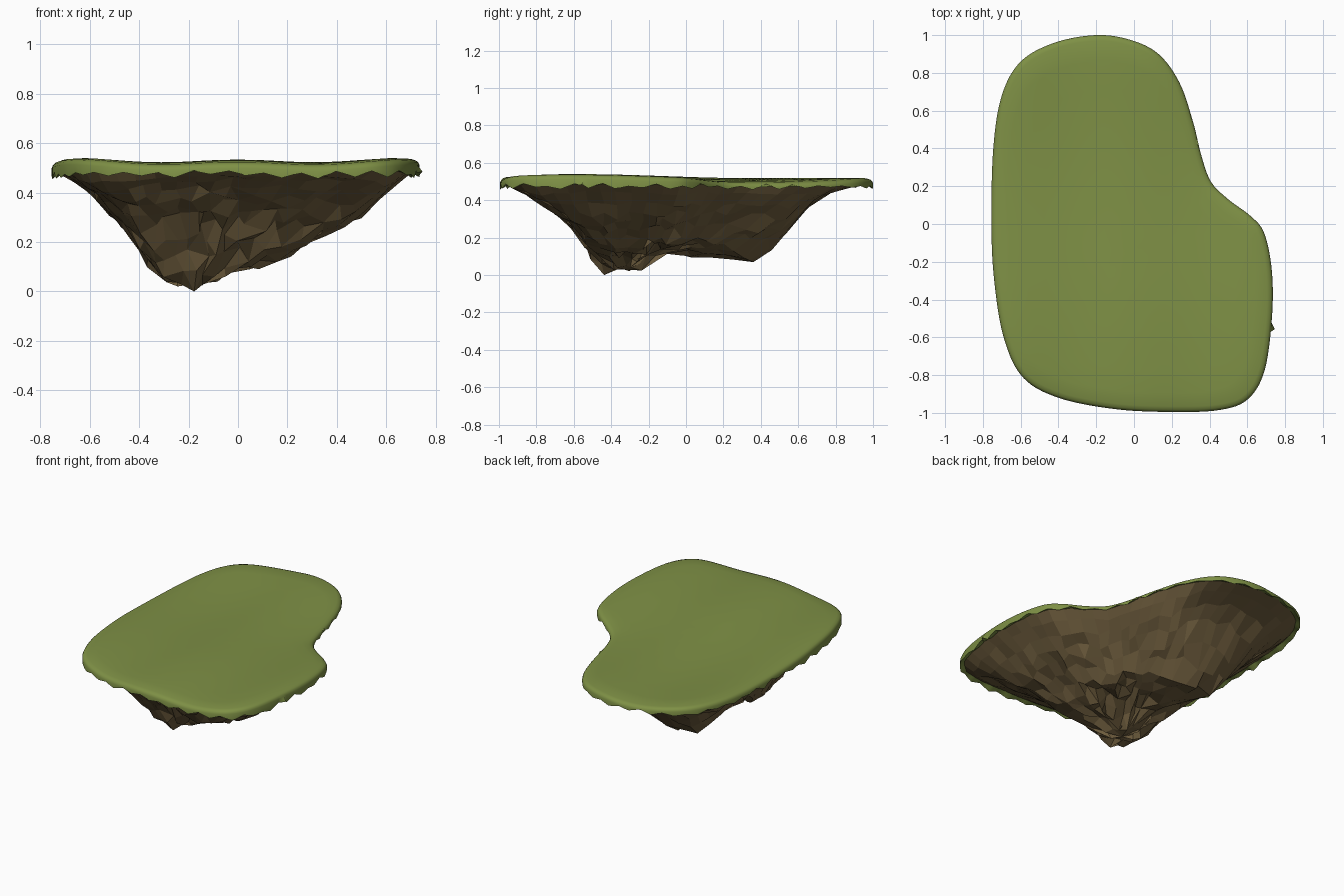
import bpy, bmesh, math, random
from mathutils import Vector

if "Cube" in bpy.data.objects:
    bpy.data.objects.remove(bpy.data.objects["Cube"])

random.seed(11)
C = Vector((-0.06, -0.15))      # middle of the grass rings
TIP = Vector((-0.18, -0.33))    # middle of the rock rings

# Island outline seen from above
CTRL = [(-.2, 1), (-.42, .96), (-.6, .86), (-.7, .68), (-.745, .4), (-.755, 0),
        (-.74, -.3), (-.69, -.6), (-.59, -.81), (-.4, -.92), (-.1, -.98),
        (.2, -.995), (.45, -.985), (.6, -.93), (.69, -.78), (.73, -.5),
        (.73, -.25), (.69, -.05), (.62, .04), (.5, .13), (.41, .22),
        (.36, .35), (.31, .55), (.24, .75), (.13, .9), (-.02, .975)]


def smooth_loop(pts, count):
    """Closed Catmull-Rom curve resampled evenly."""
    p, n, fine = [Vector(q) for q in pts], len(pts), []
    for i in range(n):
        a, b, c, d = (p[(i + k) % n] for k in (-1, 0, 1, 2))
        for j in range(24):
            t = j / 24
            fine.append(.5 * (2*b + (c-a)*t + (2*a-5*b+4*c-d)*t*t + (3*b-a-3*c+d)*t**3))
    acc = [0]
    for i in range(len(fine)):
        acc.append(acc[-1] + (fine[(i+1) % len(fine)] - fine[i]).length)
    out, i = [], 0
    for k in range(count):
        while acc[i+1] < acc[-1] * k / count:
            i += 1
        out.append(fine[i])
    return out


def inset(pts, d):
    """Move a counter-clockwise loop inwards by d."""
    n, out = len(pts), []
    for i, p in enumerate(pts):
        t = (pts[(i+2) % n] - pts[i-2]).normalized()
        out.append(p + Vector((-t.y, t.x)) * d)
    return out


def lerp(table, v):
    for (a, fa), (b, fb) in zip(table, table[1:]):
        if v <= b:
            return fa + (fb-fa) * max(0, (v-a) / (b-a))
    return table[-1][1]


def build(name, center, rings, color, up, weld):
    """Skin concentric rings, closing the first ring onto a centre vertex."""
    bm = bmesh.new()
    c = bm.verts.new(center)
    vs = [[bm.verts.new(p) for p in r] for r in rings]
    n = len(rings[0])
    for i in range(n):
        j = (i+1) % n
        bm.faces.new((c, vs[0][i], vs[0][j]) if up else (c, vs[0][j], vs[0][i]))
        for a, b in zip(vs, vs[1:]):
            f = (a[i], b[i], b[j], a[j])
            bm.faces.new(f if up else f[::-1])
    bmesh.ops.remove_doubles(bm, verts=bm.verts[:], dist=weld)
    me = bpy.data.meshes.new(name)
    bm.to_mesh(me)
    bm.free()
    ob = bpy.data.objects.new(name, me)
    bpy.context.collection.objects.link(ob)
    mat = bpy.data.materials.new(name + "_color")
    mat.diffuse_color = color
    mat.use_nodes = True
    mat.node_tree.nodes["Principled BSDF"].inputs["Base Color"].default_value = mat.diffuse_color
    me.materials.append(mat)
    if up:
        bpy.context.view_layer.objects.active = ob
        ob.select_set(True)
        bpy.ops.object.shade_smooth_by_angle(angle=math.radians(35))
        ob.select_set(False)
    return ob


# Grass cap: gently rolling top, rounded rim, ragged hanging edge
def top(p):
    return (.514 + .007*math.cos(9.5*p.x) + .010*math.cos(3.3*(p.y+.6))
            - .003*p.y + .012*abs(p.x))


N = 240
loop = smooth_loop(CTRL, N)
rings = []
for t in (.15, .3, .45, .6, .75, .88):
    rings.append([(*(q := C + (p-C)*t), top(q)) for p in loop])
for d, dz in ((.03, -.004), (.012, -.010), (.005, -.017), (0, -.028)):
    rings.append([(*q, top(q) + dz) for q in inset(loop, d)])
tips = [random.uniform(.455, .474) if k % 2 else random.uniform(.474, .49) for k in range(N // 3)]
drip = []
for i, p in enumerate(loop):
    k, f = divmod(i, 3)
    z = tips[k] + (tips[(k+1) % len(tips)] - tips[k]) * f / 3
    out = 1.0
    if (p - Vector((.735, -.55))).length < .02:
        out, z = 1.025, .485
    drip.append((*(C + (p-C)*out), z))
rings += [drip, [(*q, .488) for q in inset(loop, .035)]]
build("grass_cap", (*C, top(C)), rings, (.21, .28, .06, 1), True, 1e-5)

# Rock underside: height profiles along x and y, plus fullness by rim and notch distance
FX = [(-.76, .485), (-.68, .465), (-.6, .41), (-.5, .29), (-.42, .19), (-.37, .1), (-.31, .05),
      (-.18, .01), (-.1, .05), (0, .11), (.1, .1), (.2, .16), (.3, .21), (.4, .26),
      (.5, .28), (.56, .36), (.65, .44), (.76, .485)]
FY = [(-1, .485), (-.9, .46), (-.8, .41), (-.7, .34), (-.6, .25), (-.5, .09), (-.43, .01),
      (-.24, .03), (-.18, .1), (0, .12), (.2, .09), (.31, .05), (.42, .12),
      (.5, .2), (.6, .32), (.7, .41), (.8, .46), (1, .485)]
FE = [(0, .02), (.07, .12), (.14, .3), (.22, .5), (.3, .75), (.4, 1)]
FN = [(0, .02), (.15, .25), (.3, .6), (.42, 1)]
NOTCH = Vector((.46, .24))


def height(p):
    e = min((p-q).length for q in loop)
    g = ((.49 - lerp(FX, p.x)) / .49, (.49 - lerp(FY, p.y)) / .49,
         lerp(FE, e), lerp(FN, (p-NOTCH).length))
    return .49 - .49 * (1 + sum(max(v, .01)**-2.5 - 1 for v in g)) ** -.4


M = 64
rock_loop = smooth_loop(CTRL, M)
rings = []
for t in (.09, .18, .27, .35, .43, .51, .59, .67, .75, .83, .91):
    amp = min(1, (1-t) * 3)
    ring = []
    for p in rock_loop:
        q = TIP + (p-TIP)*t
        q += Vector((random.uniform(-1, 1), random.uniform(-1, 1))) * .02 * amp
        z = height(q) + random.uniform(-.028, .022) * amp
        ring.append((q.x, q.y, min(z, .485)))
    rings.append(ring)
rings.append([(*q, .489) for q in inset(rock_loop, .02)])
low = min(v[2] for r in rings for v in r)
# Settle the deepest point on the ground
rings = [[(x, y, z - low * (.49-z) / (.49-low)) for x, y, z in r] for r in rings]
build("rock_underside", (*TIP, .03), rings, (.165, .115, .05, 1), False, .04)
